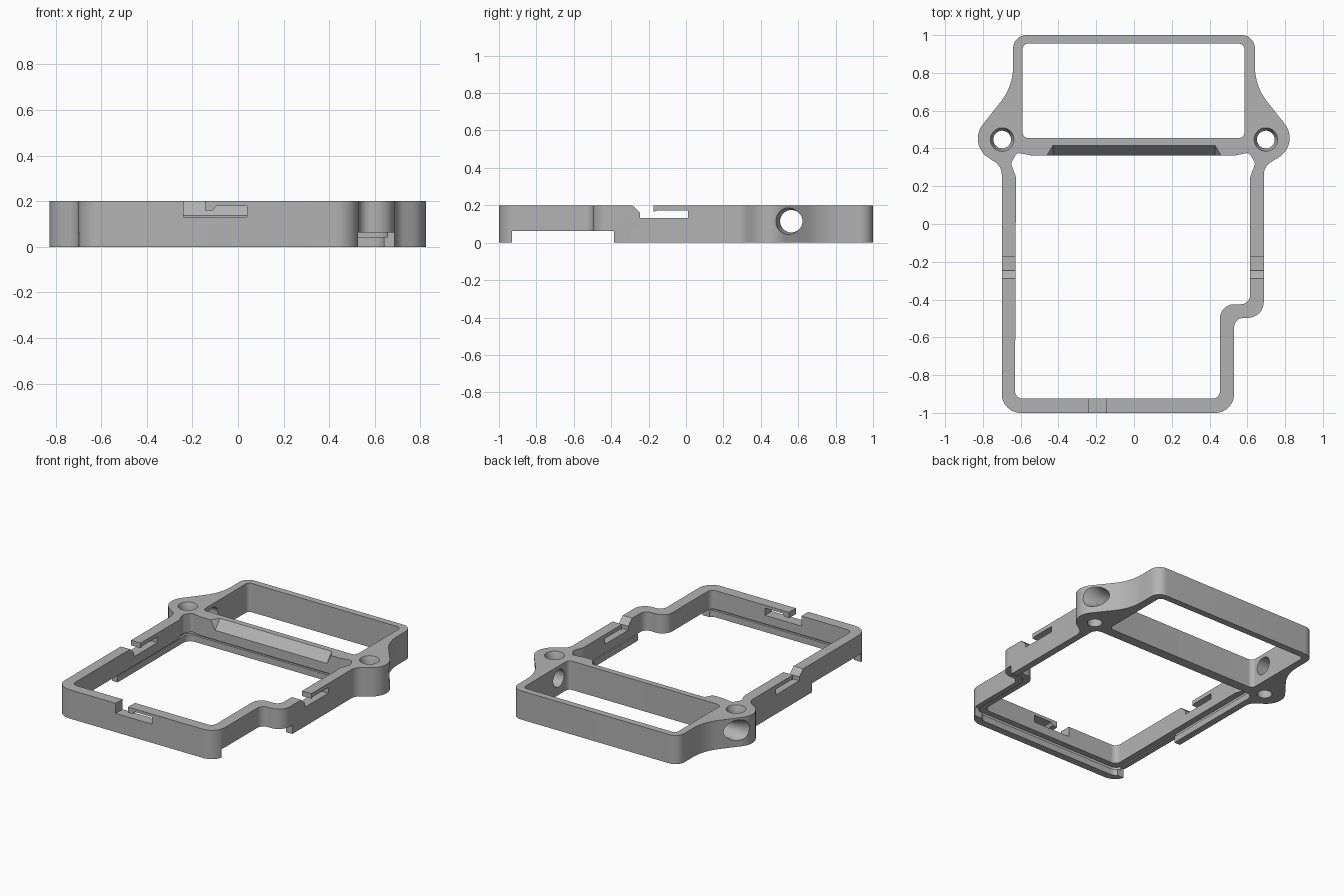
import bpy, bmesh, math
from mathutils import Vector, Matrix

if "Cube" in bpy.data.objects:
    bpy.data.objects.remove(bpy.data.objects["Cube"], do_unlink=True)

grey = bpy.data.materials.new("matte grey")
grey.use_nodes = True
grey.diffuse_color = (0.45, 0.45, 0.45, 1)
grey.node_tree.nodes["Principled BSDF"].inputs["Base Color"].default_value = (0.45, 0.45, 0.45, 1)


def make_object(name, bm):
    bmesh.ops.recalc_face_normals(bm, faces=bm.faces[:])
    mesh = bpy.data.meshes.new(name)
    bm.to_mesh(mesh)
    bm.free()
    mesh.materials.append(grey)
    ob = bpy.data.objects.new(name, mesh)
    bpy.context.scene.collection.objects.link(ob)
    return ob


def rounded(corners, steps=10):
    """Turn (x, y, radius) corners into an outline with filleted corners."""
    out = []
    for i, (x, y, r) in enumerate(corners):
        p = Vector((x, y))
        a = (Vector(corners[i - 1][:2]) - p).normalized()
        b = (Vector(corners[(i + 1) % len(corners)][:2]) - p).normalized()
        half = a.angle(b) / 2
        centre = p + (a + b).normalized() * (r / math.sin(half))
        start = p + a * (r / math.tan(half)) - centre
        end = p + b * (r / math.tan(half)) - centre
        turn = math.atan2(start.cross(end), start.dot(end))
        for k in range(steps + 1):
            out.append(centre + Matrix.Rotation(turn * k / steps, 2) @ start)
    return out


def prism(name, outline, low, high, axis="z"):
    """Extrude a flat outline along one axis."""
    place = {"x": lambda u, v, w: (w, u, v),
             "y": lambda u, v, w: (u, w, v),
             "z": lambda u, v, w: (u, v, w)}[axis]
    bm = bmesh.new()
    face = bm.faces.new([bm.verts.new(place(u, v, low)) for u, v in outline])
    new = bmesh.ops.extrude_face_region(bm, geom=[face])["geom"]
    shift = Vector(place(0, 0, high - low))
    bmesh.ops.translate(bm, vec=shift, verts=[g for g in new if isinstance(g, bmesh.types.BMVert)])
    return make_object(name, bm)


def cone(name, centre, r1, r2, depth, sideways=False):
    bm = bmesh.new()
    turn = Matrix.Rotation(math.pi / 2, 4, "Y") if sideways else Matrix()
    bmesh.ops.create_cone(bm, cap_ends=True, segments=48, radius1=r1, radius2=r2, depth=depth,
                          matrix=Matrix.Translation(centre) @ turn)
    return make_object(name, bm)


def box(x0, x1, y0, y1):
    return [(x0, y0), (x1, y0), (x1, y1), (x0, y1)]


# Outer body: narrow head, two lugs and a stepped lower frame
head_side = [(0.64, 1, 0.07), (0.64, 0.73, 0.3), (0.883, 0.4225, 0.12)]
right_side = [(0.53, -1, 0.1), (0.53, -0.497, 0.05), (0.687, -0.497, 0.085), (0.687, 0.305, 0.08)]
left_side = [(-x, y, r) for x, y, r in head_side] + [(-0.70, 0.305, 0.08), (-0.70, -1, 0.1)]
body = prism("frame_body", rounded(right_side + head_side[::-1] + left_side), 0, 0.2)

cutters = []

# Upper and lower openings
upper = [(-0.59, 0.455, 0.03), (0.585, 0.455, 0.03), (0.585, 0.955, 0.03), (-0.59, 0.955, 0.03)]
cutters.append(prism("upper_opening", rounded(upper), -0.1, 0.3))
notch = [(0.615, 0.25, 0.05), (0.642, 0.32, 0.025), (0.61, 0.378, 0.025), (0.53, 0.362, 0.03)]
step = [(0.455, -0.925, 0.04), (0.455, -0.425, 0.075), (0.615, -0.425, 0.05)]
lower = step + notch + [(-x - 0.01, y, r) for x, y, r in notch[::-1]] + [(-0.63, -0.925, 0.04)]
cutters.append(prism("lower_opening", rounded(lower), -0.1, 0.3))


# Retaining groove and lip around the underside of the lower opening
def recess(name, d, low, high):
    pts = [(0.455 + d, -0.925 - d, 0.05), (0.455 + d, -0.425 - d, 0.05), (0.615 + d, -0.425 - d, 0.06),
           (0.615 + d, 0.362 + d, 0.05), (-0.63 - d, 0.362 + d, 0.05), (-0.63 - d, -0.925 - d, 0.05)]
    cutters.append(prism(name, rounded(pts), low, high))


recess("lip_recess", 0.025, -0.1, 0.05)
recess("board_groove", 0.04, 0.044, 0.07)

# Relief under both side walls
cutters.append(prism("side_relief", box(-1, 1, -0.93, -0.385), -0.1, 0.062))

# Hooked clip slots in both side walls and the front wall
side_slot = [(-0.33, 0.24), (-0.245, 0.16), (-0.245, 0.133), (0.01, 0.133),
             (0.01, 0.172), (-0.155, 0.172), (-0.175, 0.165), (-0.175, 0.24)]
cutters.append(prism("side_slots", side_slot, -1, 1, "x"))
front_slot = [(-0.24, 0.24), (-0.24, 0.13), (0.04, 0.13), (0.04, 0.18), (-0.095, 0.18),
              (-0.11, 0.16), (-0.145, 0.16), (-0.145, 0.24)]
cutters.append(prism("front_slot", front_slot, -1.1, -0.8, "y"))

# Sloped chamfer with tapered ends on the crossbar
bm = bmesh.new()
for s in (-1, 1):
    for x, y, z in ((0.43, 0.44, 0.23), (0.43, 0.34, 0.11), (0.49, 0.34, 0.23)):
        bm.verts.new((s * x, y, z))
bmesh.ops.convex_hull(bm, input=bm.verts[:])
cutters.append(make_object("crossbar_chamfer", bm))

# Countersunk lug holes, and sideways holes through both shoulders
cutters.append(cone("shoulder_hole", (0, 0.563, 0.115), 0.06, 0.06, 2, True))
for s in (-1, 1):
    cutters.append(cone("lug_hole", (s * 0.698, 0.447, 0.1), 0.047, 0.047, 0.4))
    cutters.append(cone("lug_countersink", (s * 0.698, 0.447, 0.19), 0.047, 0.07, 0.06))
    outer, inner = 0.085, 0.06
    radii = (inner, outer) if s > 0 else (outer, inner)
    cutters.append(cone("shoulder_countersink", (s * 0.785, 0.563, 0.115), *radii, 0.09, True))

# Cut everything out, then bake the result and drop the cutters
for c in cutters:
    c.hide_render = True
    mod = body.modifiers.new(c.name, "BOOLEAN")
    mod.operation = "DIFFERENCE"
    mod.solver = "EXACT"
    mod.object = c
bpy.context.view_layer.update()
graph = bpy.context.evaluated_depsgraph_get()
baked = bpy.data.meshes.new_from_object(body.evaluated_get(graph))
body.modifiers.clear()
body.data = baked
for c in cutters:
    bpy.data.objects.remove(c, do_unlink=True)

# Smooth curved walls, keep corners crisp
for ob in bpy.context.selected_objects:
    ob.select_set(False)
body.select_set(True)
bpy.context.view_layer.objects.active = body
bpy.ops.object.shade_smooth_by_angle(angle=math.radians(30))
